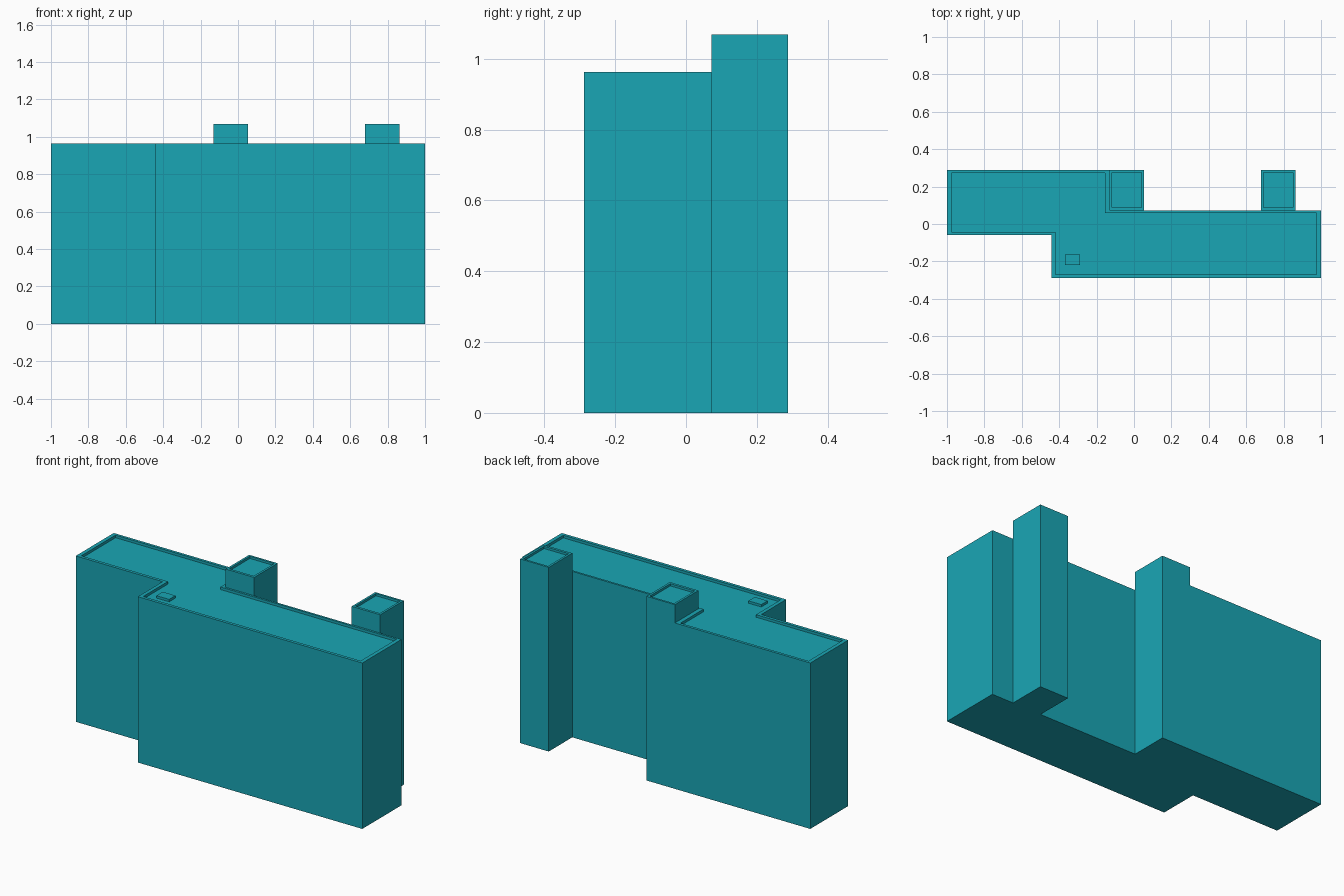
import bpy
import bmesh

if "Cube" in bpy.data.objects:
    bpy.data.objects.remove(bpy.data.objects["Cube"])

teal = bpy.data.materials.new("teal")
teal.diffuse_color = (0.01, 0.38, 0.46, 1)
teal.use_nodes = True
teal.node_tree.nodes["Principled BSDF"].inputs["Base Color"].default_value = teal.diffuse_color


def walled_block(name, outer, inner, top, floor):
    """Extruded outline with a recessed roof inside a parapet rim."""
    bm = bmesh.new()
    rings = [[bm.verts.new((x, y, z)) for x, y in pts]
             for pts, z in ((outer, 0), (outer, top), (inner, top), (inner, floor))]
    for a, b in zip(rings, rings[1:]):
        for i in range(len(a)):
            j = (i + 1) % len(a)
            bm.faces.new((a[i], a[j], b[j], b[i]))
    bm.faces.new(rings[0][::-1])
    bm.faces.new(rings[-1])
    finish(name, bm)


def finish(name, bm):
    bmesh.ops.recalc_face_normals(bm, faces=bm.faces)
    mesh = bpy.data.meshes.new(name)
    bm.to_mesh(mesh)
    bm.free()
    mesh.materials.append(teal)
    bpy.context.collection.objects.link(bpy.data.objects.new(name, mesh))


def rect(x0, x1, y0, y1):
    return [(x0, y0), (x1, y0), (x1, y1), (x0, y1)]


# Main building: two overlapping wings, offset front to back
outer = [(-1, -0.06), (-0.442, -0.06), (-0.442, -0.288), (1, -0.288),
         (1, 0.072), (-0.13, 0.072), (-0.13, 0.288), (-1, 0.288)]
inner = [(-0.977, -0.042), (-0.42, -0.042), (-0.42, -0.27), (0.977, -0.27),
         (0.977, 0.06), (-0.155, 0.06), (-0.155, 0.272), (-0.977, 0.272)]
walled_block("main_building", outer, inner, 0.963, 0.948)

# Stair towers on the back wall
for name, x0, x1 in (("middle_tower", -0.13, 0.053), ("right_tower", 0.68, 0.863)):
    walled_block(name, rect(x0, x1, 0.072, 0.288),
                 rect(x0 + 0.013, x1 - 0.013, 0.087, 0.276), 1.069, 1.056)

# Roof hatch
bm = bmesh.new()
base = bm.faces.new([bm.verts.new((x, y, 0.948)) for x, y in rect(-0.37, -0.288, -0.22, -0.162)])
new = bmesh.ops.extrude_face_region(bm, geom=[base])["geom"]
bmesh.ops.translate(bm, vec=(0, 0, 0.014),
                    verts=[v for v in new if isinstance(v, bmesh.types.BMVert)])
finish("roof_hatch", bm)
